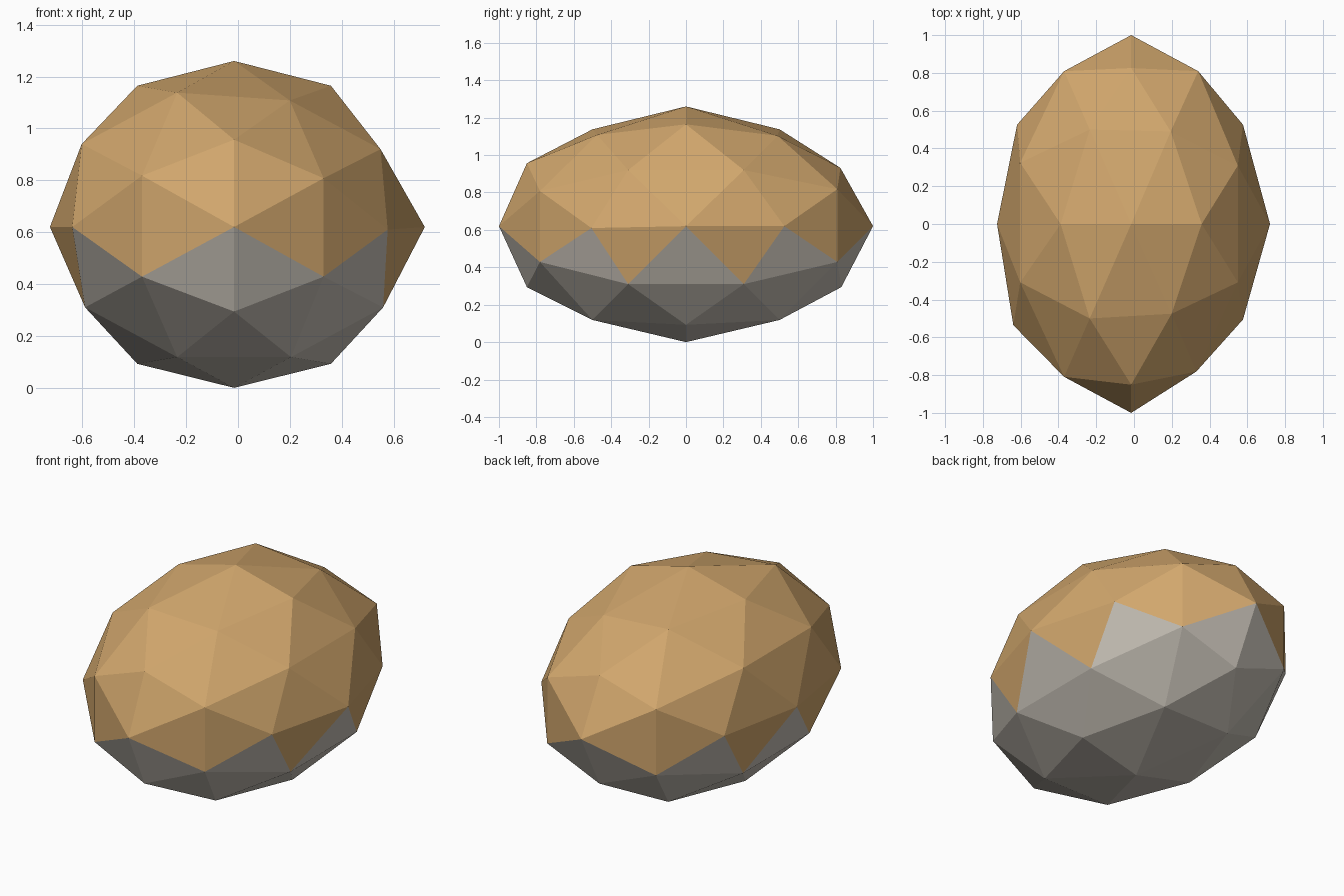
import bpy, bmesh, math
from mathutils import Vector

if "Cube" in bpy.data.objects:
    bpy.data.objects.remove(bpy.data.objects["Cube"])

PHI = (1 + math.sqrt(5)) / 2


def material(name, color):
    m = bpy.data.materials.new(name)
    m.diffuse_color = (*color, 1)
    m.use_nodes = True
    m.node_tree.nodes["Principled BSDF"].inputs["Base Color"].default_value = m.diffuse_color
    return m


def sphere_directions():
    """42 directions of a once-subdivided icosahedron, edge midpoints on the axes."""
    a, b = Vector((PHI, 1)).normalized()
    corners = []
    for s in (-1, 1):
        for t in (-1, 1):
            p = (s * a, t * b, 0)
            corners += [Vector(p[i:] + p[:i]) for i in range(3)]
    mids = [(p + q).normalized() for i, p in enumerate(corners)
            for q in corners[:i] if (p - q).length < 1.1]
    return corners + mids


# small irregularities: direction, offset
NUDGES = [
    ((-0.85, -0.53, 0), (-0.02, -0.01, 0)),
    ((0.85, -0.53, 0), (-0.012, 0.02, -0.01)),
    ((0.85, 0.53, 0), (-0.012, 0, 0)),
    ((0, 0.85, 0.53), (0, -0.025, -0.025)),
    ((0, 0.85, -0.53), (0, -0.02, 0)),
    ((0.5, -0.81, 0.31), (-0.01, 0.028, -0.01)),
    ((0.5, -0.81, -0.31), (-0.01, 0.028, 0)),
    ((0.31, -0.5, 0.81), (-0.005, 0.025, -0.03)),
    ((0.31, 0.5, 0.81), (-0.01, -0.01, -0.035)),
    ((0.81, -0.31, 0.5), (-0.01, 0, -0.02)),
    ((0.81, 0.31, 0.5), (-0.01, 0, -0.02)),
    ((-0.81, 0.31, 0.5), (-0.013, 0.015, 0)),
    ((-0.81, -0.31, 0.5), (-0.013, 0, 0)),
    ((1, 0, 0), (0.025, 0, 0)),
]


def place(d):
    """Stretch a direction to the stone's size and roughen it."""
    p = Vector((-0.015 + 0.71 * d.x, d.y, 0.62 + (0.64 if d.z > 0 else 0.62) * d.z))
    for where, offset in NUDGES:
        if (d - Vector(where)).length < 0.05:
            p += Vector(offset)
    return p


# faceted body as the hull of the directions
bm = bmesh.new()
for d in sphere_directions():
    bm.verts.new(d)
bmesh.ops.convex_hull(bm, input=bm.verts[:])
bmesh.ops.recalc_face_normals(bm, faces=bm.faces[:])

# grey underside with a zigzag border
for f in bm.faces:
    f.smooth = False
    f.material_index = 1 if f.calc_center_median().z < -0.22 else 0
for v in bm.verts:
    v.co = place(v.co)

mesh = bpy.data.meshes.new("faceted_body")
bm.to_mesh(mesh)
bm.free()
mesh.materials.append(material("tan", (0.64, 0.385, 0.152)))
mesh.materials.append(material("warm_grey", (0.56, 0.52, 0.46)))
body = bpy.data.objects.new("faceted_body", mesh)
bpy.context.collection.objects.link(body)
